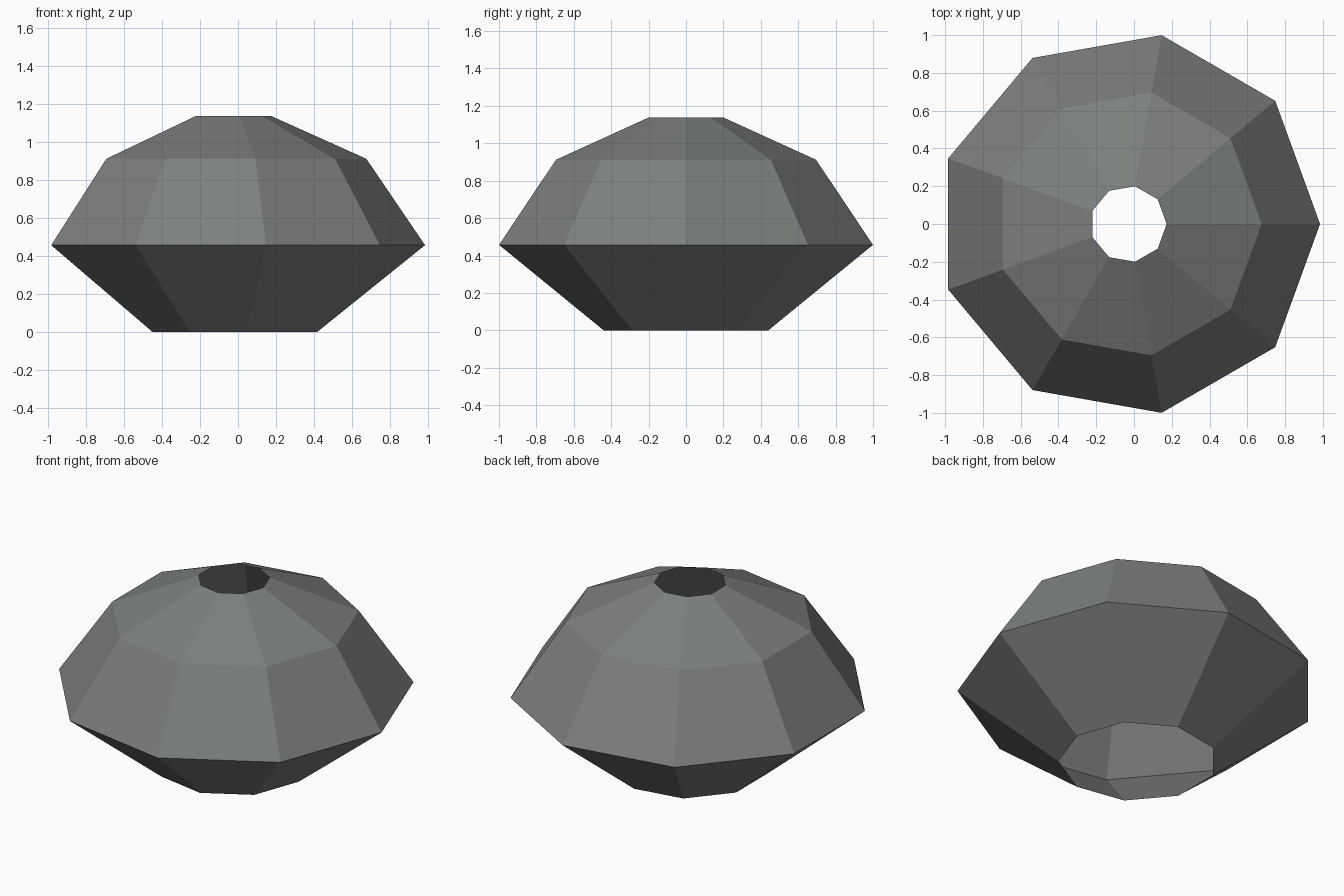
import bpy
import bmesh
import math

if "Cube" in bpy.data.objects:
    bpy.data.objects.remove(bpy.data.objects["Cube"])

SIDES = 9
CENTRE_X = -0.03
# (radius, height) of each ring, bottom to top
PROFILE = [(0.447, 0.0), (1.015, 0.457), (0.706, 0.912), (0.203, 1.138)]

stone = bpy.data.materials.new("stone grey")
stone.diffuse_color = (0.2, 0.215, 0.205, 1.0)
stone.use_nodes = True
stone.node_tree.nodes["Principled BSDF"].inputs["Base Color"].default_value = stone.diffuse_color

# Faceted open shell: nine-sided rings joined by flat quads
bm = bmesh.new()
rings = []
for radius, z in PROFILE:
    ring = []
    for i in range(SIDES):
        a = 2 * math.pi * i / SIDES
        ring.append(bm.verts.new((CENTRE_X + radius * math.cos(a), radius * math.sin(a), z)))
    rings.append(ring)
for low, high in zip(rings, rings[1:]):
    for i in range(SIDES):
        j = (i + 1) % SIDES
        bm.faces.new((low[i], low[j], high[j], high[i]))

mesh = bpy.data.meshes.new("faceted_shell")
bm.to_mesh(mesh)
bm.free()
mesh.materials.append(stone)
shell = bpy.data.objects.new("faceted_shell", mesh)
bpy.context.collection.objects.link(shell)
